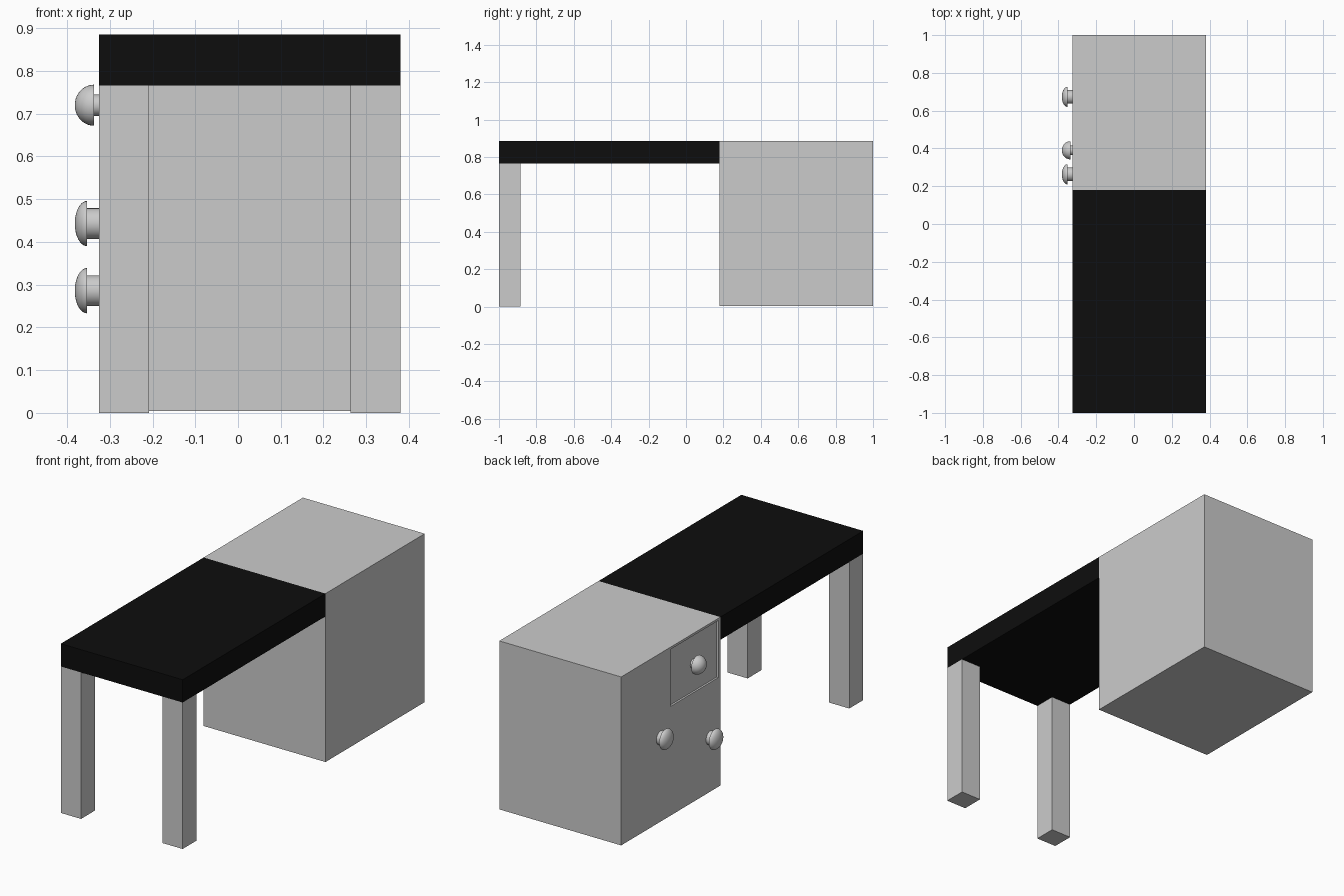
import bpy, bmesh, math
from mathutils import Vector

if "Cube" in bpy.data.objects:
    bpy.data.objects.remove(bpy.data.objects["Cube"])

X0, X1 = -0.325, 0.38


def box(name, lo, hi, mat=None):
    lo, hi = Vector(lo), Vector(hi)
    bm = bmesh.new()
    bmesh.ops.create_cube(bm, size=1)
    for v in bm.verts:
        v.co = (lo + hi) / 2 + v.co * (hi - lo)
    me = bpy.data.meshes.new(name)
    bm.to_mesh(me)
    bm.free()
    ob = bpy.data.objects.new(name, me)
    bpy.context.collection.objects.link(ob)
    if mat:
        me.materials.append(mat)
    return ob


def knob(name, y, z, stem_r, head_r, head_x, wall_x):
    """Lathe a stem and domed head around the x axis, pointing to -x."""
    tip, n = -0.382, 10
    prof = [(wall_x, 0), (wall_x, stem_r), (head_x, stem_r), (head_x, head_r)]
    for i in range(1, n + 1):
        a = i / n * math.pi / 2
        r = head_r * math.cos(a) if i < n else 0
        prof.append((head_x - (head_x - tip) * math.sin(a), r))
    bm = bmesh.new()
    vs = [bm.verts.new((x, y + r, z)) for x, r in prof]
    es = [bm.edges.new(p) for p in zip(vs, vs[1:])]
    bmesh.ops.spin(bm, geom=vs + es, cent=(0, y, z), axis=(1, 0, 0),
                   angle=math.tau, steps=32)
    bmesh.ops.remove_doubles(bm, verts=bm.verts, dist=1e-5)
    bmesh.ops.recalc_face_normals(bm, faces=bm.faces)
    me = bpy.data.meshes.new(name)
    bm.to_mesh(me)
    bm.free()
    ob = bpy.data.objects.new(name, me)
    bpy.context.collection.objects.link(ob)
    bpy.ops.object.select_all(action='DESELECT')
    ob.select_set(True)
    bpy.context.view_layer.objects.active = ob
    bpy.ops.object.shade_smooth_by_angle(angle=math.radians(35))


black = bpy.data.materials.new("black")
black.diffuse_color = (0.004, 0.004, 0.004, 1)
black.use_nodes = True
black.node_tree.nodes["Principled BSDF"].inputs["Base Color"].default_value = black.diffuse_color

# Desktop and its two front legs
box("desktop", (X0, -1, 0.766), (X1, 0.18, 0.885), black)
for side, x in (("left", X0), ("right", X1 - 0.117)):
    box(side + "_leg", (x, -1, 0), (x + 0.117, -0.885, 0.766))

# Cabinet with a drawer opening on its left side
cabinet = box("cabinet", (X0, 0.18, 0.004), (X1, 1, 0.885))
cutter = box("drawer_opening_cutter", (X0 - 0.1, 0.197, 0.575), (X0 + 0.03, 0.594, 0.873))
cutter.hide_render = True
cutter.hide_viewport = True
cut = cabinet.modifiers.new("drawer_opening", 'BOOLEAN')
cut.operation = 'DIFFERENCE'
cut.solver = 'EXACT'
cut.object = cutter

# Slightly recessed drawer front
box("drawer_front", (X0 + 0.01, 0.197, 0.575), (X0 + 0.03, 0.594, 0.873))

# Drawer knob and the two door knobs
knob("drawer_knob", 0.39, 0.72, 0.025, 0.048, -0.337, X0 + 0.012)
knob("back_knob", 0.673, 0.443, 0.036, 0.053, -0.353, X0 + 0.002)
knob("front_knob", 0.263, 0.286, 0.036, 0.053, -0.353, X0 + 0.002)
